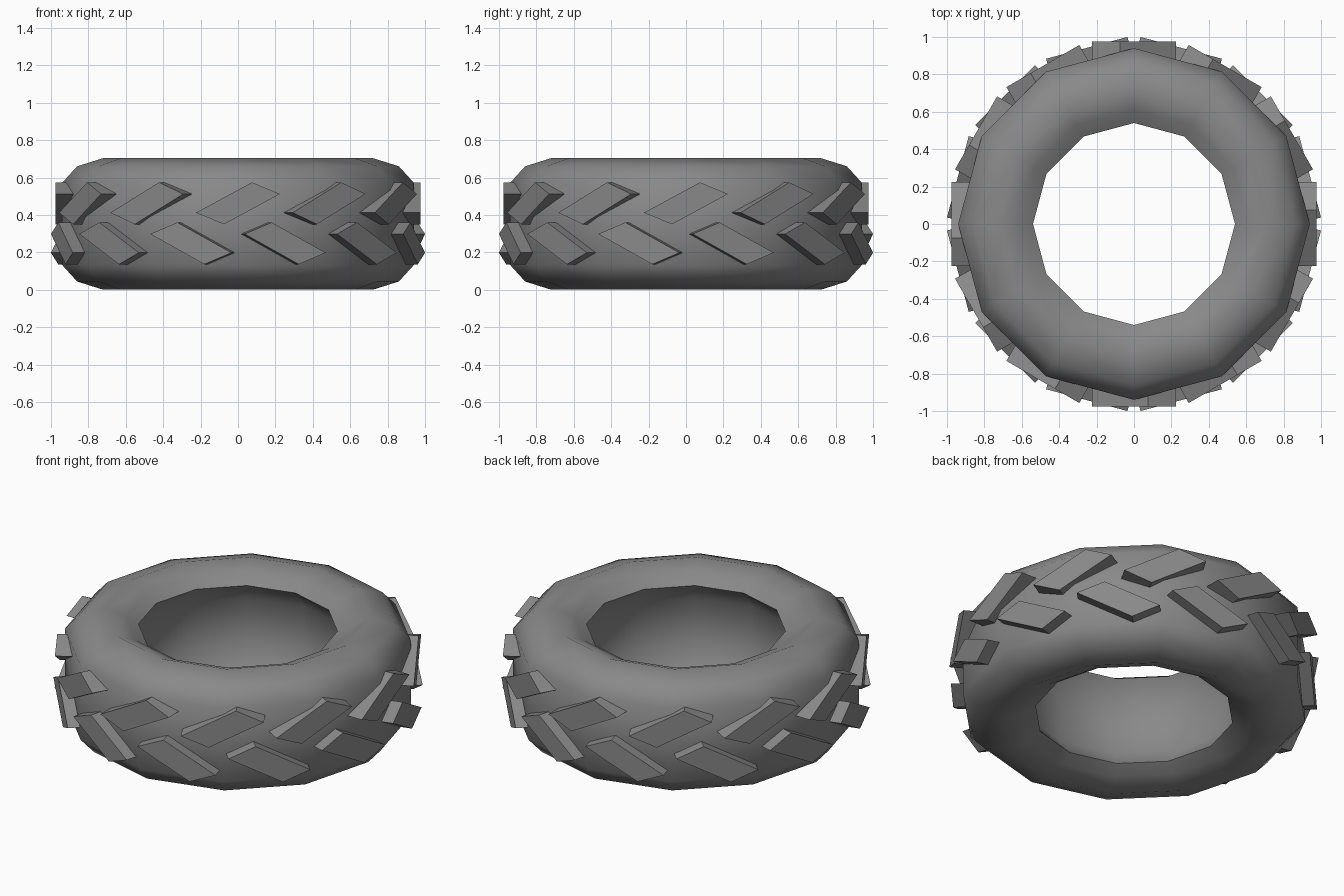
import bpy, bmesh, math
from mathutils import Matrix, Vector

if "Cube" in bpy.data.objects:
    bpy.data.objects.remove(bpy.data.objects["Cube"])

rubber = bpy.data.materials.new("dark grey rubber")
rubber.diffuse_color = (0.25, 0.25, 0.25, 1)
rubber.use_nodes = True
rubber.node_tree.nodes["Principled BSDF"].inputs["Base Color"].default_value = rubber.diffuse_color
MID = 0.352          # half height of the tyre
SIDES = 12


def finish(name, bm):
    bmesh.ops.recalc_face_normals(bm, faces=bm.faces)
    mesh = bpy.data.meshes.new(name)
    bm.to_mesh(mesh)
    bm.free()
    mesh.materials.append(rubber)
    obj = bpy.data.objects.new(name, mesh)
    bpy.context.collection.objects.link(obj)
    return obj


# Tyre casing: upper half profile (radius, height above middle), mirrored and spun
half = [(0.63, 0.15), (0.54, 0.265), (0.61, 0.308), (0.72, 0.352),
        (0.86, 0.308), (0.94, 0.22)]
profile = half + [(r, -h) for r, h in reversed(half)]
bm = bmesh.new()
rings = []
for i in range(SIDES):
    a = 2 * math.pi * i / SIDES
    rings.append([bm.verts.new((r * math.cos(a), r * math.sin(a), MID + h))
                  for r, h in profile])
n = len(profile)
for i in range(SIDES):
    p, q = rings[i], rings[(i + 1) % SIDES]
    for j in range(n):
        k = (j + 1) % n
        bm.faces.new((p[j], q[j], q[k], p[k]))
casing = finish("tyre_casing", bm)
bpy.context.view_layer.objects.active = casing
casing.select_set(True)
bpy.ops.object.shade_smooth_by_angle(angle=math.radians(50))
casing.select_set(False)


# Tread blocks: slanted flat parallelograms (sideways, up), extruded outwards
def tread_row(name, height, slant, offset):
    outline = [(-0.225, -0.05), (-0.075, -0.112), (0.225, 0.05), (0.075, 0.112)]
    bm = bmesh.new()
    for i in range(SIDES):
        turn = Matrix.Rotation(math.radians(offset + 30 * i), 3, 'Z')
        inner, outer = [[bm.verts.new(turn @ Vector((r, s, height + slant * u)))
                         for s, u in outline] for r in (0.86, 0.975)]
        bm.faces.new(outer)
        bm.faces.new(inner[::-1])
        for j in range(4):
            k = (j + 1) % 4
            bm.faces.new((inner[j], inner[k], outer[k], outer[j]))
    return finish(name, bm)


tread_row("upper_tread_blocks", 0.462, 1, 0)
tread_row("lower_tread_blocks", 0.248, -1, 15)
